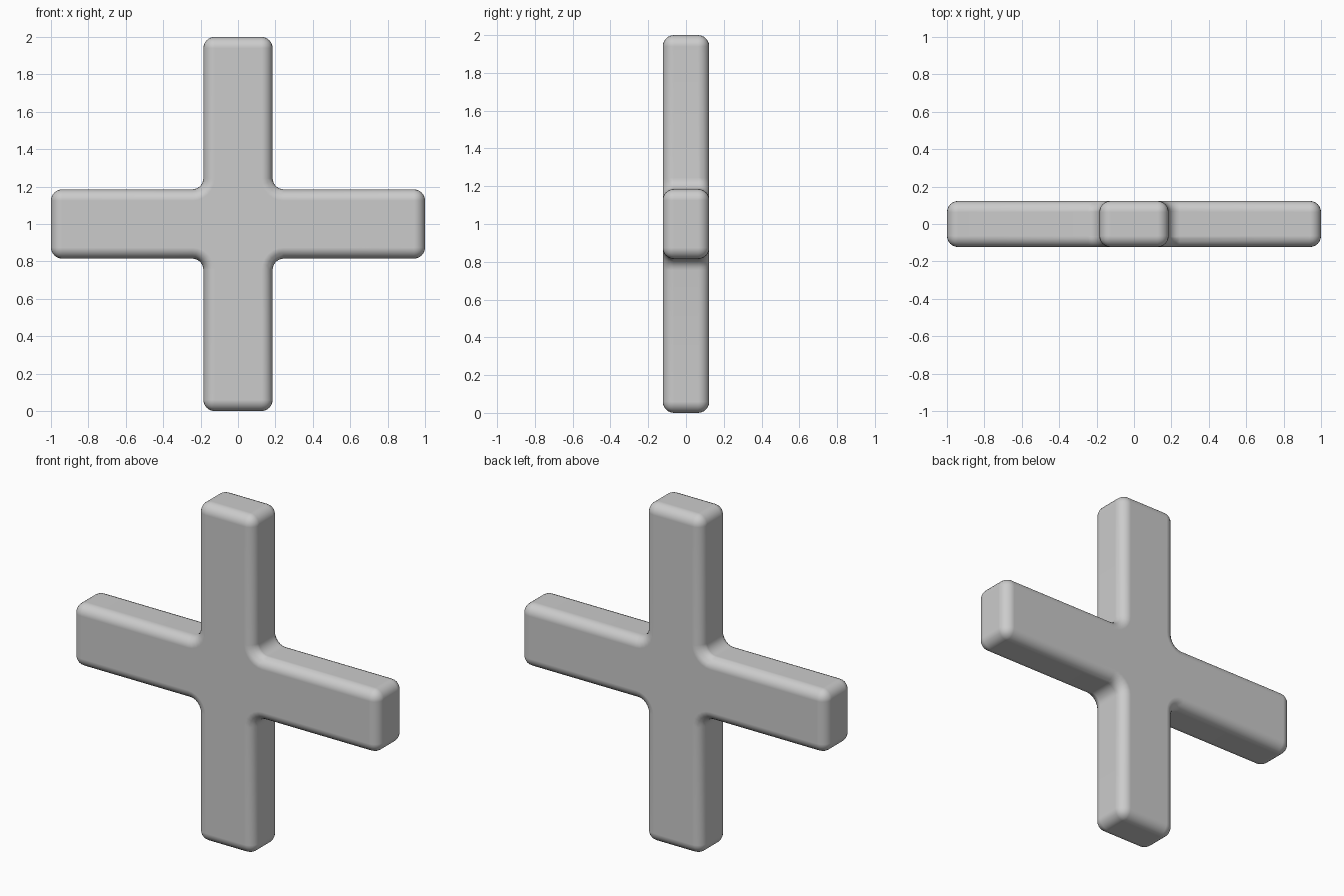
import bpy, bmesh
from mathutils import Vector

if "Cube" in bpy.data.objects:
    bpy.data.objects.remove(bpy.data.objects["Cube"])

W, D, L, R = 0.185, 0.123, 1.0, 0.06  # half width, half depth, arm length, edge radius

# Plus-shaped outline: one quarter turned four times
outline = []
quarter = [(W, W), (L, W), (L, -W)]
for i in range(4):
    for x, z in [(L, -W), (L, W), (W, W)]:
        for _ in range(i):
            x, z = -z, x
        outline.append((x, z))

# Extrude the outline through the depth
bm = bmesh.new()
face = bm.faces.new([bm.verts.new((x, -D, z + 1)) for x, z in outline])
ext = bmesh.ops.extrude_face_region(bm, geom=[face])
bmesh.ops.translate(bm, vec=Vector((0, 2 * D, 0)),
                    verts=[g for g in ext["geom"] if isinstance(g, bmesh.types.BMVert)])
bmesh.ops.recalc_face_normals(bm, faces=bm.faces)

# Fillet the four inner corners
inner = [e for e in bm.edges
         if all(abs(abs(v.co.x) - W) < 1e-4 and abs(abs(v.co.z - 1) - W) < 1e-4 for v in e.verts)
         and abs(e.verts[0].co.y - e.verts[1].co.y) > D]
bmesh.ops.bevel(bm, geom=inner, offset=R, offset_type='OFFSET', segments=6,
                profile=0.5, affect='EDGES')

mesh = bpy.data.meshes.new("cross")
bm.to_mesh(mesh)
bm.free()
cross = bpy.data.objects.new("cross", mesh)
bpy.context.collection.objects.link(cross)

# Round all outer edges
bevel = cross.modifiers.new("round_edges", 'BEVEL')
bevel.width = R
bevel.segments = 6
bevel.limit_method = 'ANGLE'
bevel.harden_normals = True

bpy.context.view_layer.objects.active = cross
cross.select_set(True)
bpy.ops.object.shade_smooth()
